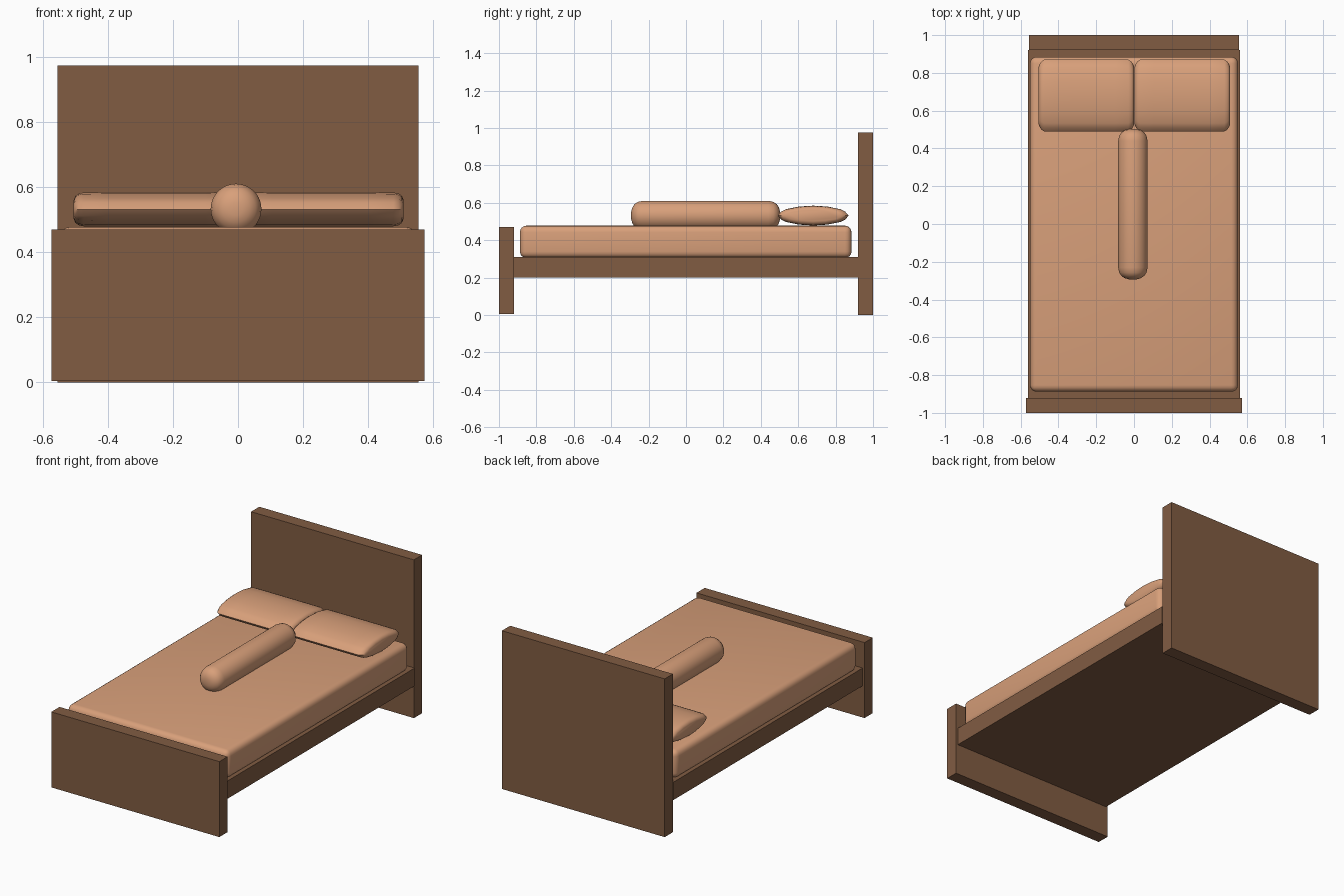
import bpy, bmesh, math
from mathutils import Vector

if "Cube" in bpy.data.objects:
    bpy.data.objects.remove(bpy.data.objects["Cube"])


def material(name, colour):
    m = bpy.data.materials.new(name)
    m.diffuse_color = (*colour, 1)
    m.use_nodes = True
    m.node_tree.nodes["Principled BSDF"].inputs["Base Color"].default_value = m.diffuse_color
    return m


wood = material("wood", (0.22, 0.107, 0.055))
fabric = material("fabric", (0.69, 0.35, 0.195))


def add_object(name, bm, mat, smooth=False):
    bmesh.ops.recalc_face_normals(bm, faces=bm.faces)
    mesh = bpy.data.meshes.new(name)
    bm.to_mesh(mesh)
    bm.free()
    mesh.materials.append(mat)
    ob = bpy.data.objects.new(name, mesh)
    bpy.context.collection.objects.link(ob)
    if smooth:
        bpy.ops.object.select_all(action='DESELECT')
        ob.select_set(True)
        bpy.context.view_layer.objects.active = ob
        bpy.ops.object.shade_smooth_by_angle(angle=math.radians(50))
    return ob


def box(name, lo, hi, mat, bevel=0):
    bm = bmesh.new()
    bmesh.ops.create_cube(bm, size=1)
    lo, hi = Vector(lo), Vector(hi)
    for v in bm.verts:
        v.co = (lo + hi) / 2 + v.co * (hi - lo)
    if bevel:
        bmesh.ops.bevel(bm, geom=bm.edges[:], offset=bevel, segments=4,
                        profile=0.5, affect='EDGES')
    return add_object(name, bm, mat, bool(bevel))


def loft(name, sections, mat):
    bm = bmesh.new()
    rings = [[bm.verts.new(p) for p in s] for s in sections]
    n = len(rings[0])
    for a, b in zip(rings, rings[1:]):
        for i in range(n):
            j = (i + 1) % n
            bm.faces.new((a[i], a[j], b[j], b[i]))
    bm.faces.new(rings[0])
    bm.faces.new(rings[-1])
    return add_object(name, bm, mat, True)


# Wooden frame
box("headboard", (-0.555, 0.92, 0), (0.555, 1.0, 0.975), wood)
box("footboard", (-0.573, -1.0, 0.005), (0.573, -0.92, 0.47), wood)
box("bed_base", (-0.56, -0.92, 0.2), (0.56, 0.92, 0.31), wood)

# Mattress
box("mattress", (-0.55, -0.888, 0.305), (0.55, 0.885, 0.478), fabric, bevel=0.035)

# Pillows: lens cross-section lofted along x, tapering at both ends
lens = [(-1, 0), (-0.9, 0.4), (-0.77, 0.64), (-0.4, 0.91), (0, 1),
        (0.4, 0.91), (0.77, 0.64), (0.9, 0.4), (1, 0)]
lens += [(y, -z) for y, z in lens[-2:0:-1]]
ends = [(-1, 0.8, 0.55), (-0.98, 0.87, 0.78), (-0.94, 0.95, 0.92), (-0.88, 1, 0.98), (-0.6, 1, 1)]
stations = ends + [(-u, sy, sz) for u, sy, sz in reversed(ends)]
for side, cx in (("left", -0.252), ("right", 0.256)):
    loft(side + "_pillow",
         [[(cx + 0.253 * u, 0.68 + 0.19 * sy * y, 0.532 + 0.053 * sz * z) for y, z in lens]
          for u, sy, sz in stations], fabric)

# Bolster: round roll with softened ends lying along y
profile = [(-0.293, 0.02), (-0.287, 0.042), (-0.275, 0.06), (-0.258, 0.072), (-0.23, 0.078),
           (0.44, 0.078), (0.468, 0.072), (0.485, 0.06), (0.497, 0.042), (0.503, 0.02)]
angles = [2 * math.pi * i / 40 for i in range(40)]
loft("bolster", [[(-0.006 + r * math.cos(a), y, 0.533 + r * math.sin(a)) for a in angles]
                 for y, r in profile], fabric)
